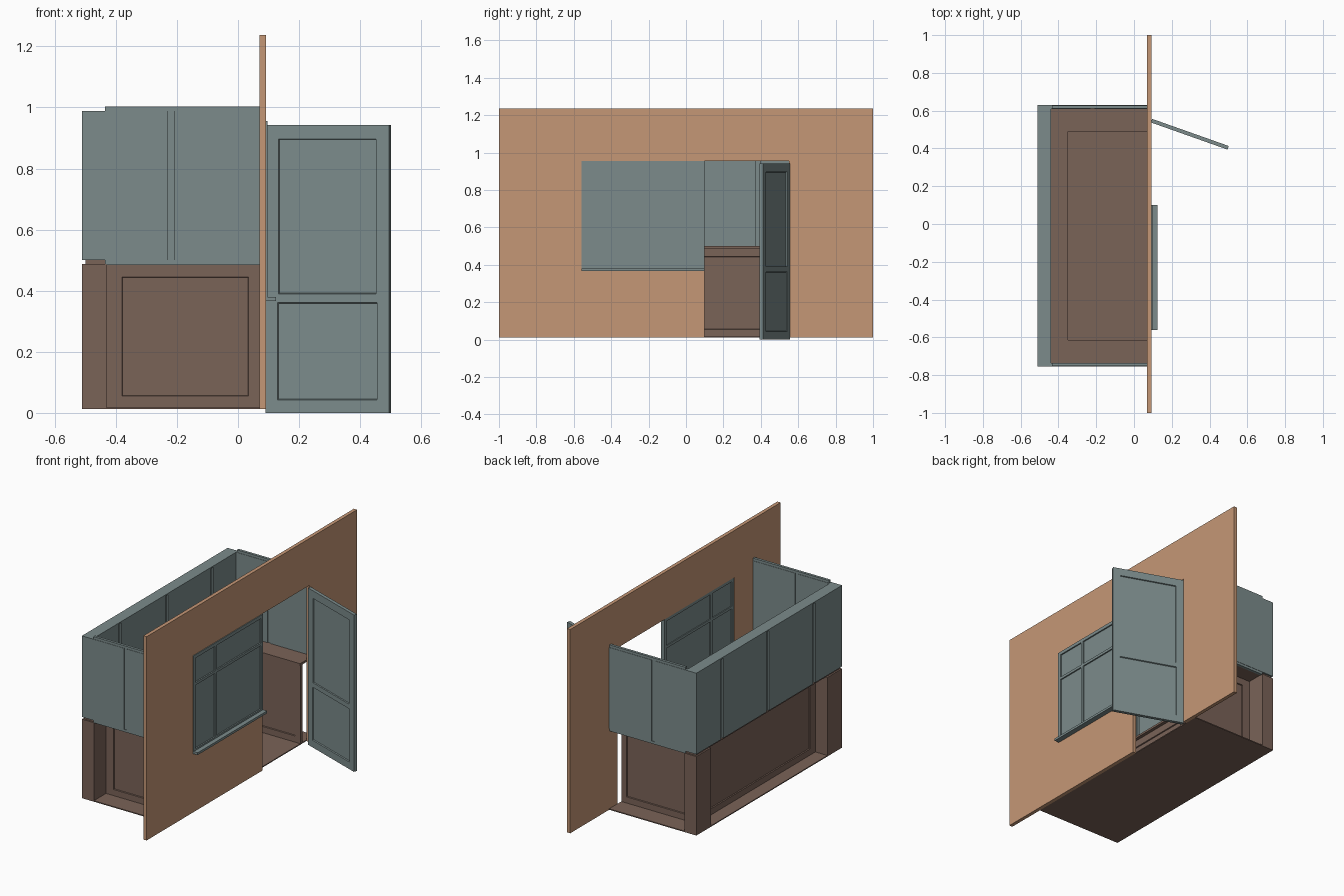
import bpy, bmesh, math
from mathutils import Vector

cube = bpy.data.objects.get("Cube")
if cube:
    bpy.data.objects.remove(cube, do_unlink=True)


def material(name, rgb):
    m = bpy.data.materials.new(name)
    m.use_nodes = True
    m.diffuse_color = (*rgb, 1)
    m.node_tree.nodes["Principled BSDF"].inputs["Base Color"].default_value = (*rgb, 1)
    return m


TAN = material("tan_plaster", (0.56, 0.31, 0.18))
GREY = material("blue_grey_paint", (0.20, 0.26, 0.26))
BROWN = material("brown_wood", (0.195, 0.125, 0.097))


def finish(name, bm, mat):
    bmesh.ops.recalc_face_normals(bm, faces=bm.faces)
    me = bpy.data.meshes.new(name)
    bm.to_mesh(me)
    bm.free()
    me.materials.append(mat)
    ob = bpy.data.objects.new(name, me)
    bpy.context.collection.objects.link(ob)
    return ob


def box(name, mat, x, y, z, axis=None, rects=()):
    """Box from ranges; rects are (u0, u1, z0, z1) fields sunk into both faces along axis."""
    bm = bmesh.new()
    bmesh.ops.create_cube(bm, size=1)
    for v in bm.verts:
        v.co = [r[0] + (c + 0.5) * (r[1] - r[0]) for r, c in zip((x, y, z), v.co)]
    if axis is not None:
        u = 1 - axis
        for r in rects:
            for i, val in enumerate(r):
                n = Vector((0, 0, 0))
                n[u if i < 2 else 2] = 1
                bmesh.ops.bisect_plane(bm, geom=bm.verts[:] + bm.edges[:] + bm.faces[:],
                                       plane_co=n * val, plane_no=n)
        sunk = []
        for f in bm.faces:
            c = f.calc_center_median()
            if abs(f.normal[axis]) > 0.9 and any(
                    r[0] < c[u] < r[1] and r[2] < c.z < r[3] for r in rects):
                sunk.append(f)
        # Sink the fields together so that split faces stay joined
        bmesh.ops.inset_region(bm, faces=sunk, thickness=0.003, depth=-0.006)
    return finish(name, bm, mat)


X0, X1 = -0.51, 0.07      # outer side of the porch, wall side
Y0, Y1 = -0.755, 0.63     # porch ends
WALL = (0.07, 0.092)

# House wall with one joined window and door opening
outline = [(-1, .012), (.1, .012), (.1, .37), (-.56, .37), (-.56, .955),
           (.55, .955), (.55, .012), (1, .012), (1, 1.237), (-1, 1.237)]
bm = bmesh.new()
face = bm.faces.new([bm.verts.new((WALL[0], y, z)) for y, z in outline])
ext = bmesh.ops.extrude_face_region(bm, geom=[face])
bmesh.ops.translate(bm, vec=(WALL[1] - WALL[0], 0, 0),
                    verts=[g for g in ext["geom"] if isinstance(g, bmesh.types.BMVert)])
finish("house_wall", bm, TAN)

# Window: glazing, frame, bars and sill
box("window_pane", GREY, (.078, .089), (-.56, .1), (.37, .955))
BAR = (.073, .097)
for name, y, z in (("window_stile_front", (-.56, -.54), (.37, .955)),
                   ("window_stile_back", (.08, .1), (.37, .955)),
                   ("window_top_rail", (-.54, .08), (.935, .955)),
                   ("window_bottom_rail", (-.54, .08), (.37, .39)),
                   ("window_upright_bar", (-.355, -.337), (.39, .935)),
                   ("window_cross_bar", (-.54, .08), (.772, .788))):
    box(name, GREY, BAR, y, z)
box("window_sill", GREY, (.075, .124), (-.56, .1), (.366, .38))

# Open door, hinged on the wall
door = box("door", GREY, (0, .43), (-.01, .01), (0, .943), 1,
           [(.045, .385, .39, .897), (.042, .388, .043, .362)])
door.location = (.093, .547, 0)
door.rotation_euler.z = math.radians(-19.5)

# Porch floor
box("porch_floor", BROWN, (X0, X1), (Y0, Y1), (.012, .018))

# Lower corner posts, end panels and end sills
for side, outer, s in (("front", Y0, 1), ("back", Y1, -1)):
    def span(a, b):
        return tuple(sorted((outer + s * a, outer + s * b)))
    box(side + "_corner_post", BROWN, (X0, -.43), span(0, .14), (.012, .487))
    box(side + "_lower_panel", BROWN, (-.43, X1), span(.115, .138), (.018, .487), 1,
        [(-.38, .035, .055, .445)])
    box(side + "_sill", BROWN, (-.35, X1), span(.01, .14), (.487, .5))

    # Upper end panels with a recessed divider and edge rails
    for label, x in (("outer", (X0, -.23)), ("inner", (-.21, X1))):
        box(f"{side}_upper_{label}_panel", GREY, x, span(0, .02), (.5, .988))
    box(side + "_upper_divider", GREY, (-.23, -.21), span(.005, .015), (.5, .988))
    box(side + "_upper_bottom_rail", GREY, (-.435, X1), span(.002, .018), (.485, .5))
    box(side + "_upper_top_rail", GREY, (-.435, X1), span(.002, .018), (.988, 1.003))

# Long lower panel and sill
box("long_lower_panel", BROWN, (-.43, -.37), (Y0 + .138, Y1 - .138), (.018, .487), 0,
    [(-.565, .44, .055, .445)])
box("long_sill", BROWN, (-.5, -.35), (Y0 + .01, Y1 - .01), (.487, .5))

# Long upper row: panels separated by recessed dividers
stops = [Y0 + .008, -.49, -.05, .385, Y1 - .008]
for i, (a, b) in enumerate(zip(stops, stops[1:])):
    lo = Y0 + .02 if i == 0 else a + .012
    hi = Y1 - .02 if i == 3 else b - .012
    box(f"long_upper_panel_{i + 1}", GREY, (X0, -.44), (lo, hi), (.5, .98))
    if i:
        box(f"long_upper_divider_{i}", GREY, (-.5, -.45), (a - .012, a + .012), (.5, .98))
box("long_upper_top_rail", GREY, (X0, -.44), (Y0 + .02, Y1 - .02), (.98, .988))
